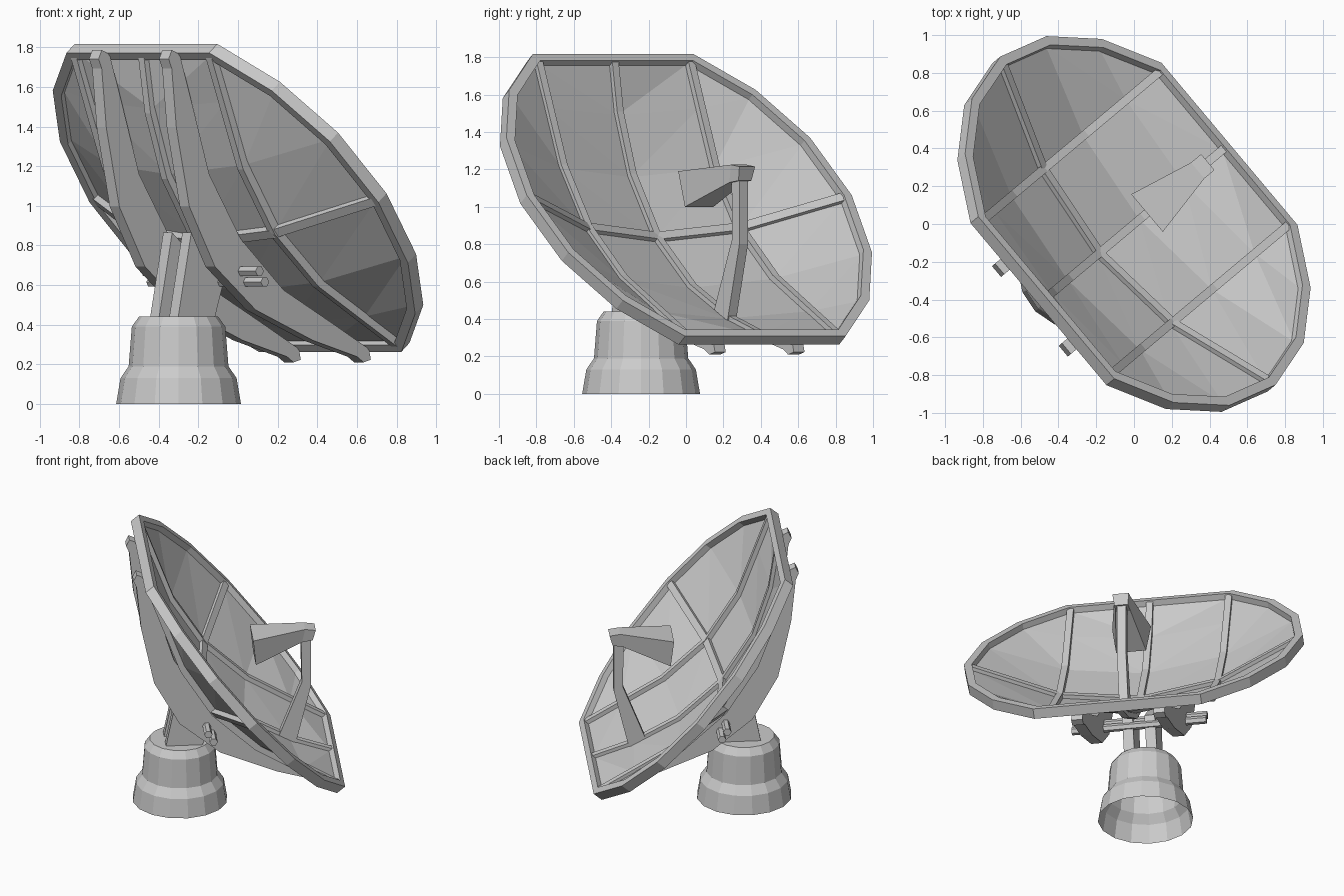
import bpy, bmesh
from math import sin, cos, pi, radians
from mathutils import Vector

if "Cube" in bpy.data.objects:
    bpy.data.objects.remove(bpy.data.objects["Cube"])

# Frames: u = level axis across the dish, h = horizontal facing direction
YAW, TILT = radians(40), radians(50)
U = Vector((sin(YAW), -cos(YAW), 0))
H = Vector((cos(YAW), sin(YAW), 0))
Z = Vector((0, 0, 1))
V = -H * cos(TILT) + Z * sin(TILT)      # up the dish slope
W = H * sin(TILT) + Z * cos(TILT)       # dish normal
CENTRE = Vector((0, 0, 1.04))


def dish(u, v, w):
    return CENTRE + U * u + V * v + W * w


def across(v, u, w):
    return dish(u, v, w)


def upright(u, h, z):
    return U * u + H * h + Z * z


def make(name, verts, faces):
    bm = bmesh.new()
    vs = [bm.verts.new(p) for p in verts]
    for f in faces:
        bm.faces.new([vs[i] for i in f])
    bmesh.ops.remove_doubles(bm, verts=bm.verts, dist=0.0005)
    bmesh.ops.recalc_face_normals(bm, faces=bm.faces)
    me = bpy.data.meshes.new(name)
    bm.to_mesh(me)
    bm.free()
    ob = bpy.data.objects.new(name, me)
    bpy.context.collection.objects.link(ob)
    return ob


def prism(name, pts, place, a0, a1):
    """Extrude a closed profile from a0 to a1 along the frame's first axis."""
    n = len(pts)
    verts = [place(a, *p) for a in (a0, a1) for p in pts]
    faces = [(i, (i + 1) % n, n + (i + 1) % n, n + i) for i in range(n)]
    return make(name, verts, faces + [range(n - 1, -1, -1), range(n, 2 * n)])


def strip(name, low, high, place, a, width):
    """Curved bar: quads between a lower and an upper polyline."""
    n, verts, faces = len(low), [], []
    for (p, q) in zip(low, high):
        for s in (-width / 2, width / 2):
            verts += [place(a + s, *p), place(a + s, *q)]
    for i in range(n - 1):
        k = 4 * i
        faces += [(k + a, k + b, k + 4 + b, k + 4 + a) for a, b in ((0, 1), (1, 3), (3, 2), (2, 0))]
    e = 4 * (n - 1)
    return make(name, verts, faces + [(0, 2, 3, 1), (e, e + 1, e + 3, e + 2)])


# Rim: fourteen-sided frame
quarter = [(0.56, 0.985), (0.86, 0.735), (1.06, 0.40), (1.134, 0)]
right = quarter + [(u, -v) for u, v in quarter[-2::-1]]
outline = right + [(-u, v) for u, v in reversed(right)]
n = len(outline)
verts = []
for s, w in ((1, 0.035), (1, -0.035), (0.953, -0.035), (0.953, 0.035)):
    verts += [dish(u * s, v * s, w) for u, v in outline]
faces = [(r * n + i, r * n + (i + 1) % n, (r + 1) % 4 * n + (i + 1) % n, (r + 1) % 4 * n + i)
         for r in range(4) for i in range(n)]
make("dish_rim", verts, faces)

# Reflector: faceted bowl that meets the rim all round
IN, DEPTH, COL = 0.965, 0.33, 0.53
rows = [(v * IN, u * IN) for u, v in right]
V_MAX = rows[0][0]


def bowl(u, v, half):
    return -DEPTH * (1 - (v / V_MAX) ** 2) * (1 - (u / half) ** 2)


verts, faces = [], []
for v, half in rows:
    for u in (-half, -COL, 0, COL, half):
        verts.append(dish(u, v, bowl(u, v, half)))
for r in range(len(rows) - 1):
    for c in range(4):
        k = r * 5 + c
        faces += [(k, k + 1, k + 6), (k, k + 6, k + 5)] if c < 2 else [(k, k + 1, k + 5), (k + 1, k + 6, k + 5)]
make("reflector", verts, faces)

# Ribs that stand out on both faces of the reflector
for i, u in enumerate((-COL, 0, COL)):
    line = [(v, bowl(u, v, half)) for v, half in rows]
    strip(f"long_rib_{i}", [(v, w - 0.035) for v, w in line],
          [(v, w + 0.03) for v, w in line], dish, u, 0.045)
half = rows[3][1]
line = [(u, bowl(u, 0, half)) for u in (-half, -COL, 0, COL, half)]
strip("cross_rib", [(u, w - 0.035) for u, w in line],
      [(u, w + 0.03) for u, w in line], across, 0, 0.05)

# Two deep curved beams behind the dish
back = [(0, -0.54), (0.34, -0.475), (0.70, -0.285), (0.95, -0.115), (1.0, -0.10)]
front = [(0, -0.32), (0.38, -0.27), (0.72, -0.13), (0.97, -0.03), (1.02, -0.055)]
mirror = lambda pts: [(-v, w) for v, w in pts[:0:-1]] + pts
for side, u in (("left", -0.275), ("right", 0.275)):
    strip(f"back_beam_{side}", mirror(back), mirror(front), dish, u, 0.075)

# Pivot rods through the beams
for i, (h, z) in enumerate(((-0.235, 0.67), (-0.20, 0.615))):
    hexagon = [(h + 0.027 * cos(k * pi / 3), z + 0.027 * sin(k * pi / 3)) for k in range(6)]
    prism(f"pivot_rod_{i}", hexagon, upright, -0.45, 0.45)

# Fork plates between pedestal and dish
plate = [(-0.49, 0.42), (-0.25, 0.42), (-0.17, 0.67), (-0.40, 0.865)]
for side, u in (("left", -0.075), ("right", 0.075)):
    prism(f"fork_plate_{side}", plate, upright, u - 0.035, u + 0.035)

# Pedestal: stepped, hollow underneath
SIDES = 16
profile = [(0.315, 0), (0.293, 0.13), (0.252, 0.19), (0.236, 0.39), (0.20, 0.44)]
verts = [Vector((-0.30 + r * cos(2 * pi * k / SIDES), -0.24 + r * sin(2 * pi * k / SIDES), z))
         for r, z in profile for k in range(SIDES)]
faces = [(j * SIDES + k, j * SIDES + (k + 1) % SIDES, (j + 1) * SIDES + (k + 1) % SIDES, (j + 1) * SIDES + k)
         for j in range(len(profile) - 1) for k in range(SIDES)]
top = (len(profile) - 1) * SIDES
make("pedestal", verts, faces + [range(top, top + SIDES)])

# Feed arm rising from the lower half of the dish
prism("feed_arm", [(0.415, 1.16), (0.48, 1.16), (0.48, 0.80), (0.38, 0.39), (0.27, 0.45), (0.42, 0.83)],
      upright, -0.03, 0.03)

# Feed horn: wide mouth towards the dish, small block at the arm
sections = [(0.09, 0.13, 1.19, 0.11, 0.10, 1.0), (0.44, 0.055, 1.225, 0.42, 0.05, 1.13),
            (0.51, 0.055, 1.215, 0.49, 0.045, 1.14)]
verts, faces = [], [(0, 1, 2, 3), (8, 11, 10, 9)]
for h1, u1, z1, h0, u0, z0 in sections:
    verts += [upright(-u1, h1, z1), upright(u1, h1, z1), upright(u0, h0, z0), upright(-u0, h0, z0)]
for s in (0, 4):
    faces += [(s + i, s + (i + 1) % 4, s + 4 + (i + 1) % 4, s + 4 + i) for i in range(4)]
make("feed_horn", verts, faces)
